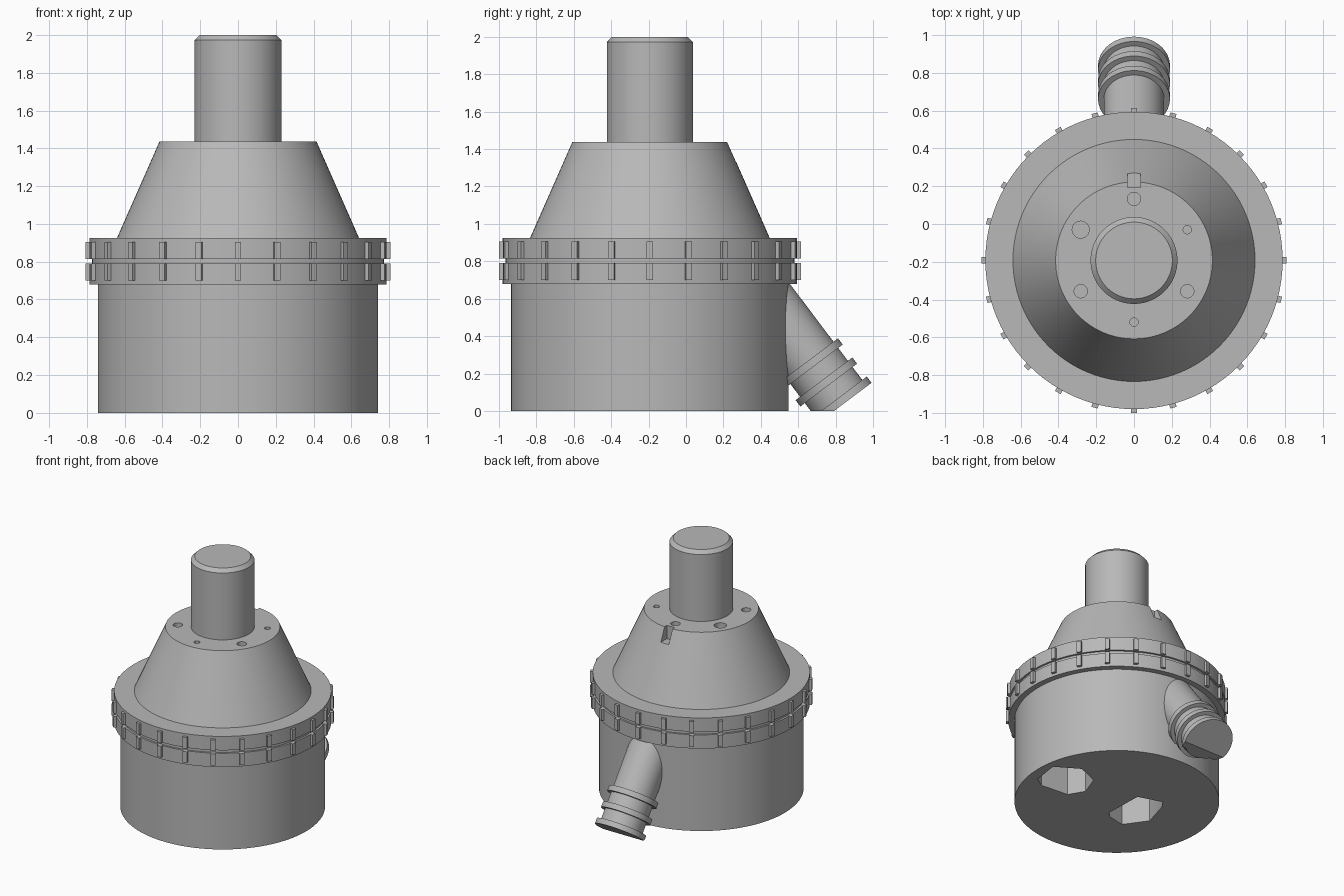
import bpy, bmesh, math
from mathutils import Matrix, Vector

CY = -0.193          # y of the main vertical axis
SEG = 96

if "Cube" in bpy.data.objects:
    bpy.data.objects.remove(bpy.data.objects["Cube"], do_unlink=True)

GREY = (0.48, 0.48, 0.48, 1.0)
mat = bpy.data.materials.new("plain_grey")
mat.use_nodes = True
mat.diffuse_color = GREY
mat.node_tree.nodes["Principled BSDF"].inputs["Base Color"].default_value = GREY


def finish(bm, name):
    """Turn a bmesh into a named object."""
    bmesh.ops.recalc_face_normals(bm, faces=bm.faces)
    me = bpy.data.meshes.new(name)
    bm.to_mesh(me)
    bm.free()
    me.materials.append(mat)
    ob = bpy.data.objects.new(name, me)
    bpy.context.collection.objects.link(ob)
    return ob


def activate(ob):
    bpy.ops.object.select_all(action="DESELECT")
    ob.select_set(True)
    bpy.context.view_layer.objects.active = ob


def smooth(ob):
    activate(ob)
    bpy.ops.object.shade_smooth_by_angle(angle=math.radians(25))


def lathe(profile, matrix, seg=SEG):
    """Closed solid of revolution from (radius, height) points."""
    bm = bmesh.new()
    rings = []
    for r, z in profile:
        rings.append([bm.verts.new((r * math.cos(a), r * math.sin(a), z))
                      for a in (2 * math.pi * i / seg for i in range(seg))])
    for lo, hi in zip(rings, rings[1:]):
        for i in range(seg):
            j = (i + 1) % seg
            bm.faces.new((lo[i], lo[j], hi[j], hi[i]))
    bm.faces.new(rings[0][::-1])
    bm.faces.new(rings[-1])
    bm.transform(matrix)
    return bm


def add_prism(bm, points, z0, z1):
    lo = [bm.verts.new((x, y + CY, z0)) for x, y in points]
    hi = [bm.verts.new((x, y + CY, z1)) for x, y in points]
    n = len(points)
    for i in range(n):
        j = (i + 1) % n
        bm.faces.new((lo[i], lo[j], hi[j], hi[i]))
    bm.faces.new(lo[::-1])
    bm.faces.new(hi)


def circle(x, y, r, n=32):
    return [(x + r * math.cos(2 * math.pi * i / n),
             y + r * math.sin(2 * math.pi * i / n)) for i in range(n)]


def cut(ob, bm):
    """Subtract the cutter mesh and drop the cutter."""
    cutter = finish(bm, "cutter")
    cutter.hide_render = True
    mod = ob.modifiers.new("cut", "BOOLEAN")
    mod.operation = "DIFFERENCE"
    mod.solver = "EXACT"
    mod.object = cutter
    activate(ob)
    bpy.ops.object.modifier_apply(modifier=mod.name)
    bpy.data.objects.remove(cutter, do_unlink=True)


axis = Matrix.Translation((0, CY, 0))

# Base drum with two blind pockets underneath
drum = finish(lathe([(0.742, 0), (0.742, 0.70)], axis), "base_drum")
pockets = bmesh.new()
add_prism(pockets, [(.65, -.12), (.68, .09), (.5, .2), (.33, .13),
                    (.27, -.03), (.34, -.15), (.57, -.17)], -0.1, 0.45)
add_prism(pockets, [(-.06, -.16), (-.07, .15), (-.26, .21), (-.3, .15),
                    (-.36, -.06), (-.24, -.23), (-.1, -.2)], -0.1, 0.45)
cut(drum, pockets)
smooth(drum)

# Clamping collar with a thin groove
R, G = 0.787, 0.772
smooth(finish(lathe([(R, 0.68), (R, 0.79), (G, 0.79), (G, 0.814),
                     (R, 0.814), (R, 0.925)], axis), "collar"))

# Grip ribs in two rows round the collar
ribs = bmesh.new()
for k in range(24):
    turn = axis @ Matrix.Rotation(k * math.pi / 12, 4, "Z")
    for z in (0.746, 0.86):
        bmesh.ops.create_cube(ribs, size=1, matrix=turn
                              @ Matrix.Translation((0.785, 0, z))
                              @ Matrix.Diagonal((0.044, 0.034, 0.09, 1)))
finish(ribs, "grip_ribs")

# Conical cover with a ring of blind holes and an edge notch
cover = finish(lathe([(0.643, 0.92), (0.415, 1.437)], axis), "cone_cover")
holes = bmesh.new()
for k, r in enumerate((0.035, 0.045, 0.035, 0.022, 0.035, 0.022)):
    a = math.pi / 2 + k * math.pi / 3
    add_prism(holes, circle(0.326 * math.cos(a), 0.326 * math.sin(a), r), 1.36, 1.5)
add_prism(holes, [(-.035, .385), (.035, .385), (.035, .55), (-.035, .55)], 1.33, 1.5)
cut(cover, holes)
smooth(cover)

# Top neck with a chamfered rim
smooth(finish(lathe([(0.23, 1.43), (0.23, 1.972), (0.203, 2.0)], axis), "neck"))

# Slanted hose spout with three ridges, trimmed level with the ground
T, B = 0.16, 0.19
profile = [(T, -0.8)]
for s in (-0.256, -0.128, 0.0):
    profile += [(T, s - 0.042), (B, s - 0.042), (B, s)]
    if s < 0:
        profile.append((T, s))
direction = Vector((0, 0.602, -0.799))
place = (Matrix.Translation((0, 0.84, 0.036))
         @ direction.to_track_quat("Z", "X").to_matrix().to_4x4())
spout = lathe(profile, place, 64)
res = bmesh.ops.bisect_plane(spout, geom=spout.verts[:] + spout.edges[:] + spout.faces[:],
                             plane_co=(0, 0, 0), plane_no=(0, 0, -1), clear_outer=True)
rim = [e for e in res["geom_cut"] if isinstance(e, bmesh.types.BMEdge)]
bmesh.ops.holes_fill(spout, edges=rim, sides=0)
smooth(finish(spout, "hose_spout"))
